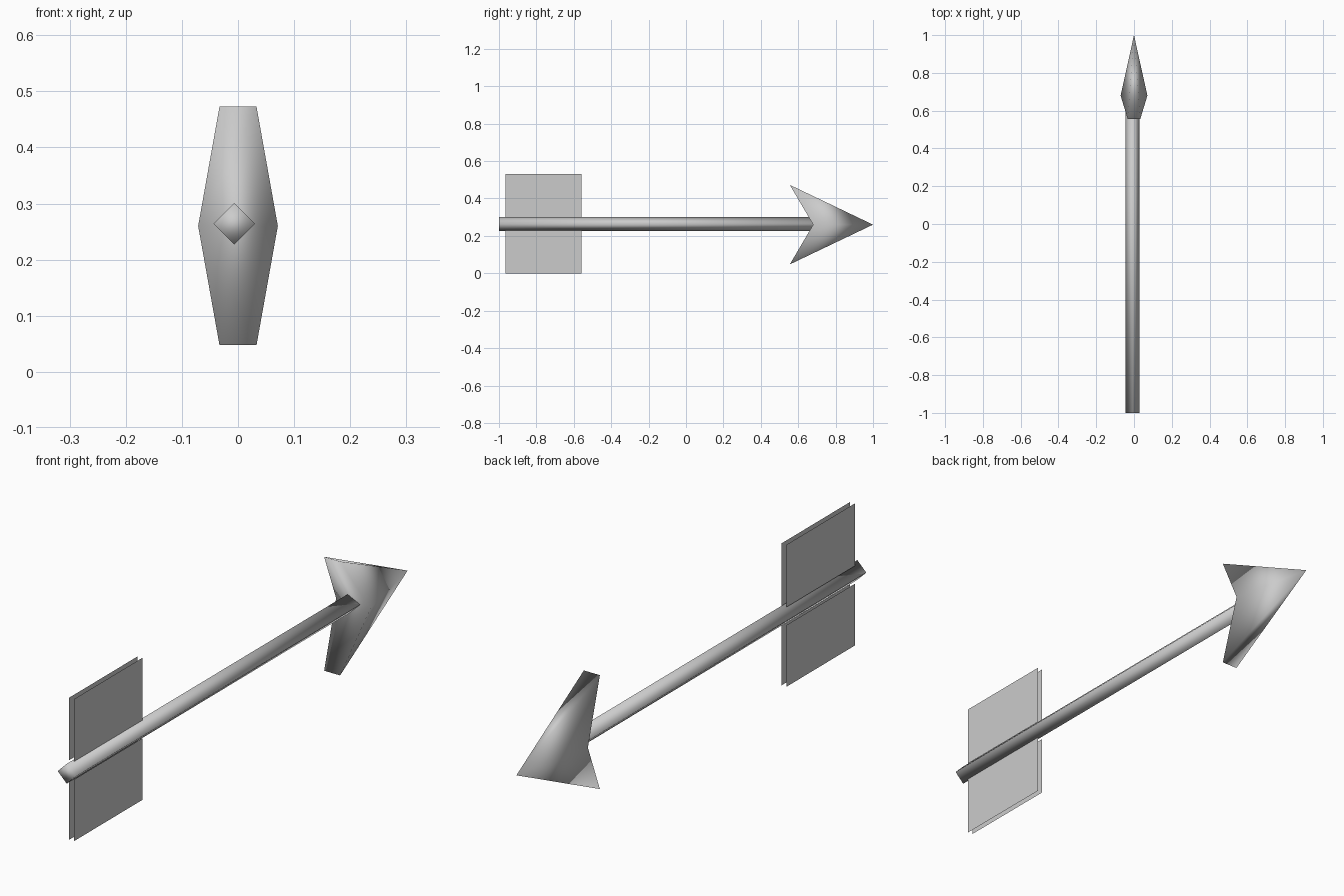
import bpy, math

if "Cube" in bpy.data.objects:
    bpy.data.objects.remove(bpy.data.objects["Cube"])

ZC = 0.262          # height of the arrow's axis
SX = -0.007         # sideways offset of the shaft


def make(name, verts, faces, smooth=False):
    me = bpy.data.meshes.new(name)
    me.from_pydata(verts, [], faces)
    me.update()
    for p in me.polygons:
        p.use_smooth = smooth
    ob = bpy.data.objects.new(name, me)
    bpy.context.collection.objects.link(ob)
    return ob


# Shaft: four-sided smooth rod, corners up/down and left/right
Y0, Y1, R = -1.0, 0.70, 0.037
bpy.ops.mesh.primitive_cylinder_add(vertices=4, radius=R, depth=Y1 - Y0,
                                    location=(SX, (Y0 + Y1) / 2, ZC + 0.002),
                                    rotation=(math.pi / 2, 0, 0))
shaft = bpy.context.object
shaft.name = "shaft"
for p in shaft.data.polygons:
    p.use_smooth = True

# Arrowhead: tip, wide middle, two swept-back barbs
W, B, H, YB, YM = 0.071, 0.033, 0.2125, 0.555, 0.68
head_verts = [(0, 1, ZC - 0.002), (-W, YM, ZC - 0.002), (W, YM, ZC - 0.002),
              (-B, YB, ZC + H - 0.002), (B, YB, ZC + H - 0.002),
              (-B, YB, ZC - H - 0.002), (B, YB, ZC - H - 0.002)]
head_faces = [(0, 2, 4), (0, 4, 3), (0, 3, 1),      # upper right, top, upper left
              (0, 6, 2), (0, 5, 6), (0, 1, 5),      # lower right, bottom, lower left
              (1, 3, 4, 2), (1, 2, 6, 5)]           # notched back
make("arrowhead", head_verts, head_faces, smooth=True)

# Fletching: pairs of thin sheets above and below the shaft
for part, z0, z1 in (("upper", 0.297, 0.53), ("lower", 0.0, 0.23)):
    for side, x in (("left", -0.022), ("right", -0.002)):
        make(f"{part}_{side}_feather",
             [(x, -0.965, z0), (x, -0.56, z0), (x, -0.56, z1), (x, -0.965, z1)],
             [(0, 1, 2, 3) if side == "right" else (3, 2, 1, 0)])
